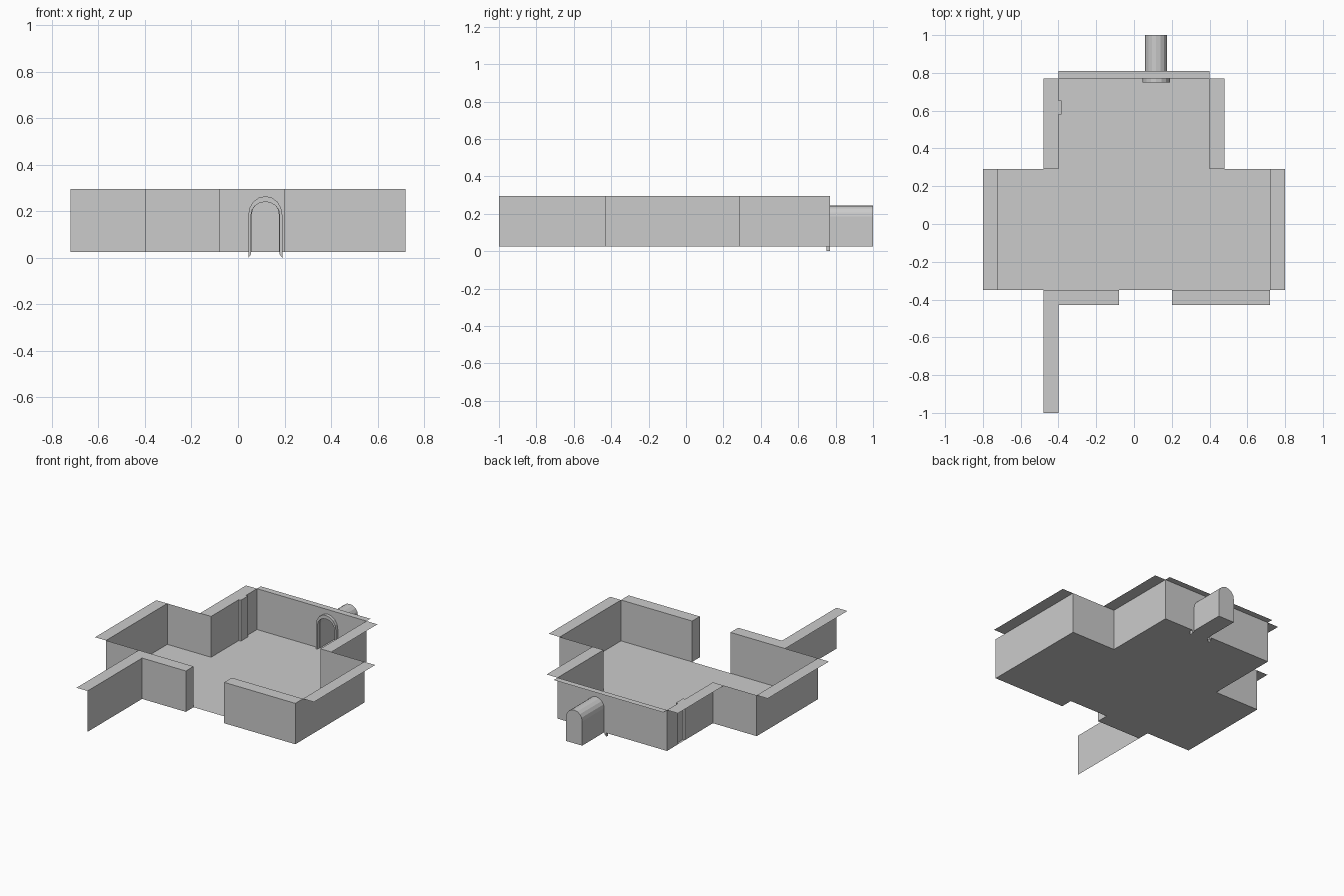
import bpy
from math import cos, sin, pi

if "Cube" in bpy.data.objects:
    bpy.data.objects.remove(bpy.data.objects["Cube"])

Z0, Z1 = 0.025, 0.295          # floor and wall-top heights
CX, SPRING = 0.1175, 0.185     # doorway centre and arch spring height


def make(name, verts, faces):
    mesh = bpy.data.meshes.new(name)
    mesh.from_pydata(verts, [], faces)
    mesh.update()
    obj = bpy.data.objects.new(name, mesh)
    bpy.context.collection.objects.link(obj)
    return obj


def flat(name, pts, z, up=True):
    ids = list(range(len(pts)))
    return make(name, [(x, y, z) for x, y in pts], [ids if up else ids[::-1]])


def wall(name, path):
    n = len(path)
    verts = [(x, y, z) for z in (Z0, Z1) for x, y in path]
    return make(name, verts, [(i, i + 1, n + i + 1, n + i) for i in range(n - 1)])


def rect(x0, x1, y0, y1):
    return [(x0, y0), (x1, y0), (x1, y1), (x0, y1)]


def arch(half, rise, bottom, n=8):
    # left foot, over the top, to right foot
    curve = [(CX - half * cos(pi * i / n), SPRING + rise * sin(pi * i / n)) for i in range(n + 1)]
    return [(CX - half, bottom)] + curve + [(CX + half, bottom)]


# Floor, including the undersides of the thick front walls
flat("floor", [(-.72, -.35), (-.40, -.35), (-.40, -.43), (-.08, -.43), (-.08, -.35),
               (.20, -.35), (.20, -.43), (.72, -.43), (.72, .29), (.40, .29),
               (.40, .77), (-.40, .77), (-.40, .29), (-.72, .29)], Z0)

# Left wall run: corridor side, entrance jamb, room side with a small pilaster
wall("left_walls", [(-.40, -1), (-.40, -.43), (-.08, -.43), (-.08, -.35), (-.72, -.35),
                    (-.72, .29), (-.40, .29), (-.40, .58), (-.385, .58), (-.385, .655),
                    (-.40, .655), (-.40, .77)])

# Right wall run: room side, entrance jamb, outer face
wall("right_walls", [(.40, .77), (.40, .29), (.72, .29), (.72, -.35), (.20, -.35),
                     (.20, -.43), (.72, -.43), (.72, -.35)])

# Back wall with the arched doorway cut out
door = arch(.0585, .06, Z0)
outline = [(-.40, Z0)] + door + [(.40, Z0), (.40, Z1), (-.40, Z1)]
make("back_wall", [(x, .77, z) for x, z in outline], [list(range(len(outline)))])

# Flat ledges on the wall tops
flat("ledge_left", rect(-.80, -.72, -.35, .29), Z1)
flat("ledge_right", rect(.72, .80, -.35, .29), Z1)
flat("ledge_back", rect(-.40, .40, .77, .81), Z1)
flat("ledge_back_right", rect(.40, .48, .29, .77), Z1)
flat("ledge_back_left", [(-.48, .29), (-.40, .29), (-.40, .58), (-.385, .58), (-.385, .655),
                         (-.40, .655), (-.40, .77), (-.48, .77)], Z1)
flat("ledge_front_right", rect(.20, .72, -.43, -.35), Z1)
flat("ledge_front_left", [(-.48, -1), (-.40, -1), (-.40, -.43), (-.08, -.43),
                          (-.08, -.35), (-.48, -.35)], Z1)

# Tunnel behind the doorway, closed at the far end
n = len(door)
verts = [(x, y, z) for y in (.77, 1.0) for x, z in door]
faces = [(i, (i + 1) % n, n + (i + 1) % n, n + i) for i in range(n)]
make("tunnel", verts, faces + [list(range(n, 2 * n))])

# Thin arched door frame standing proud of the back wall
outer, inner = arch(.073, .08, 0.0), arch(.0615, .056, .015)
n = len(outer)
verts = [(x, y, z) for prof, y in ((outer, .77), (outer, .75), (inner, .75), (inner, .77))
         for x, z in prof]
faces = [(r * n + i, r * n + i + 1, (r + 1) % 4 * n + i + 1, (r + 1) % 4 * n + i)
         for r in range(4) for i in range(n - 1)]
caps = [[0, n, 2 * n, 3 * n], [4 * n - 1, 3 * n - 1, 2 * n - 1, n - 1]]
make("door_frame", verts, faces + caps)
